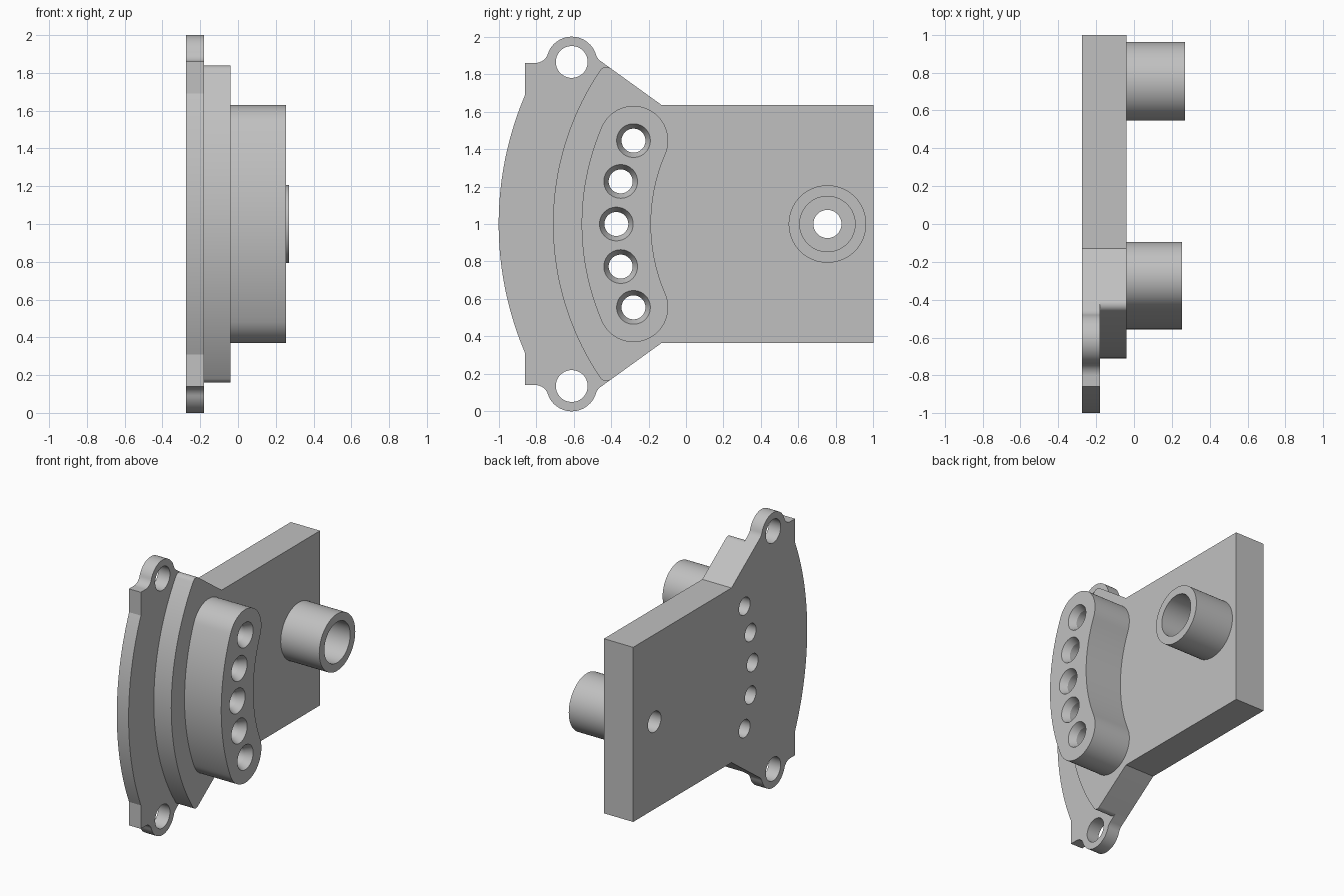
import bpy
import bmesh
from math import sin, cos, radians

if "Cube" in bpy.data.objects:
    bpy.data.objects.remove(bpy.data.objects["Cube"], do_unlink=True)

grey = bpy.data.materials.new("plain_grey")
grey.use_nodes = True
grey.diffuse_color = (0.53, 0.53, 0.53, 1)
grey.node_tree.nodes["Principled BSDF"].inputs["Base Color"].default_value = (0.53, 0.53, 0.53, 1)

# Key dimensions, as (y, height above the middle line)
PIVOT = (0.755, 0)
LUG = (-0.61, 0.865)
BACK, STEP, FACE, BOSS_TOP, PIVOT_TOP = -0.275, -0.18, -0.04, 0.255, 0.27
SLOT_R, SLOT_W, SLOT_ANGLE = 1.127, 0.185, 23.27


def arc(centre, r, start, end, n):
    angles = [radians(start + (end - start) * i / n) for i in range(n + 1)]
    return [(centre[0] + r * cos(a), centre[1] + r * sin(a)) for a in angles]


def circle(centre, r):
    return arc(centre, r, 0, 360, 64)[:-1]


def mirrored(half):
    return half + [(y, -h) for y, h in reversed(half) if abs(h) > 1e-5]


def solid(name, outline, x0, x1, holes):
    """Extrude an outline along x; each hole is (centre, [(x, radius), ...])."""
    bm = bmesh.new()
    walls = [[(x0, outline), (x1, outline)]]
    for centre, profile in holes:
        walls.append([(x, circle(centre, r)) for x, r in profile])
    caps = ([], [])
    for wall in walls:
        rings = [[bm.verts.new((x, y, h + 1)) for y, h in points] for x, points in wall]
        for a, b in zip(rings, rings[1:]):
            for i in range(len(a)):
                bm.faces.new((a[i - 1], a[i], b[i], b[i - 1]))
        for cap, ring in zip(caps, (rings[0], rings[-1])):
            cap.extend(bm.edges.get((ring[i - 1], ring[i])) for i in range(len(ring)))
    for cap in caps:
        bmesh.ops.triangle_fill(bm, edges=cap, use_beauty=True, normal=(1, 0, 0))
    bmesh.ops.recalc_face_normals(bm, faces=bm.faces[:])
    mesh = bpy.data.meshes.new(name)
    bm.to_mesh(mesh)
    bm.free()
    mesh.materials.append(grey)
    # Smooth the curved walls and keep the edges crisp
    mesh.shade_smooth()
    mesh.set_sharp_from_angle(angle=radians(15))
    bpy.context.collection.objects.link(bpy.data.objects.new(name, mesh))


slot_centres = arc(PIVOT, SLOT_R, 180 - SLOT_ANGLE, 180 + SLOT_ANGLE, 4)

# Main plate with a curved front edge and rounded tips
front_edge = arc(PIVOT, 1.465, 180, 146.2, 28) + arc((-0.4253, 0.7985), 0.04, 145.9, 54.25, 12)
solid("base_plate", mirrored(front_edge + [(-0.13, 0.635), (1, 0.635)]), BACK, FACE,
      [(c, [(BACK, 0.064), (FACE, 0.064)]) for c in slot_centres]
      + [(PIVOT, [(BACK, 0.075), (FACE, 0.075)])])

# Thin flange around the front edge, with a filleted lug at each end
flange = (arc(PIVOT, 1.755, 180, 156.85, 24) + [(-0.86, 0.86)]
          + arc((-0.804, 0.93), 0.07, -90, -18.5, 10)
          + arc(LUG, 0.135, 161.5, 17.3, 28)[1:-1]
          + arc((-0.414, 0.926), 0.07, 197.3, 234.25, 8)
          + front_edge[::-1])
solid("flange", mirrored(flange), BACK, STEP,
      [((LUG[0], side * LUG[1]), [(BACK, 0.085), (STEP, 0.085)]) for side in (1, -1)])

# Curved boss that carries the row of countersunk holes
end = slot_centres[0]
solid("curved_boss", mirrored(
    arc(PIVOT, SLOT_R + SLOT_W, 180, 180 - SLOT_ANGLE, 18)
    + arc(end, SLOT_W, 180 - SLOT_ANGLE, -SLOT_ANGLE, 32)[1:-1]
    + arc(PIVOT, SLOT_R - SLOT_W, 180 - SLOT_ANGLE, 180, 18)), FACE, BOSS_TOP,
    [(c, [(FACE, 0.064), (BOSS_TOP - 0.05, 0.064), (BOSS_TOP, 0.09)]) for c in slot_centres])

# Hollow pivot boss
solid("pivot_boss", circle(PIVOT, 0.207), FACE, PIVOT_TOP,
      [(PIVOT, [(FACE, 0.148), (PIVOT_TOP, 0.148)])])
